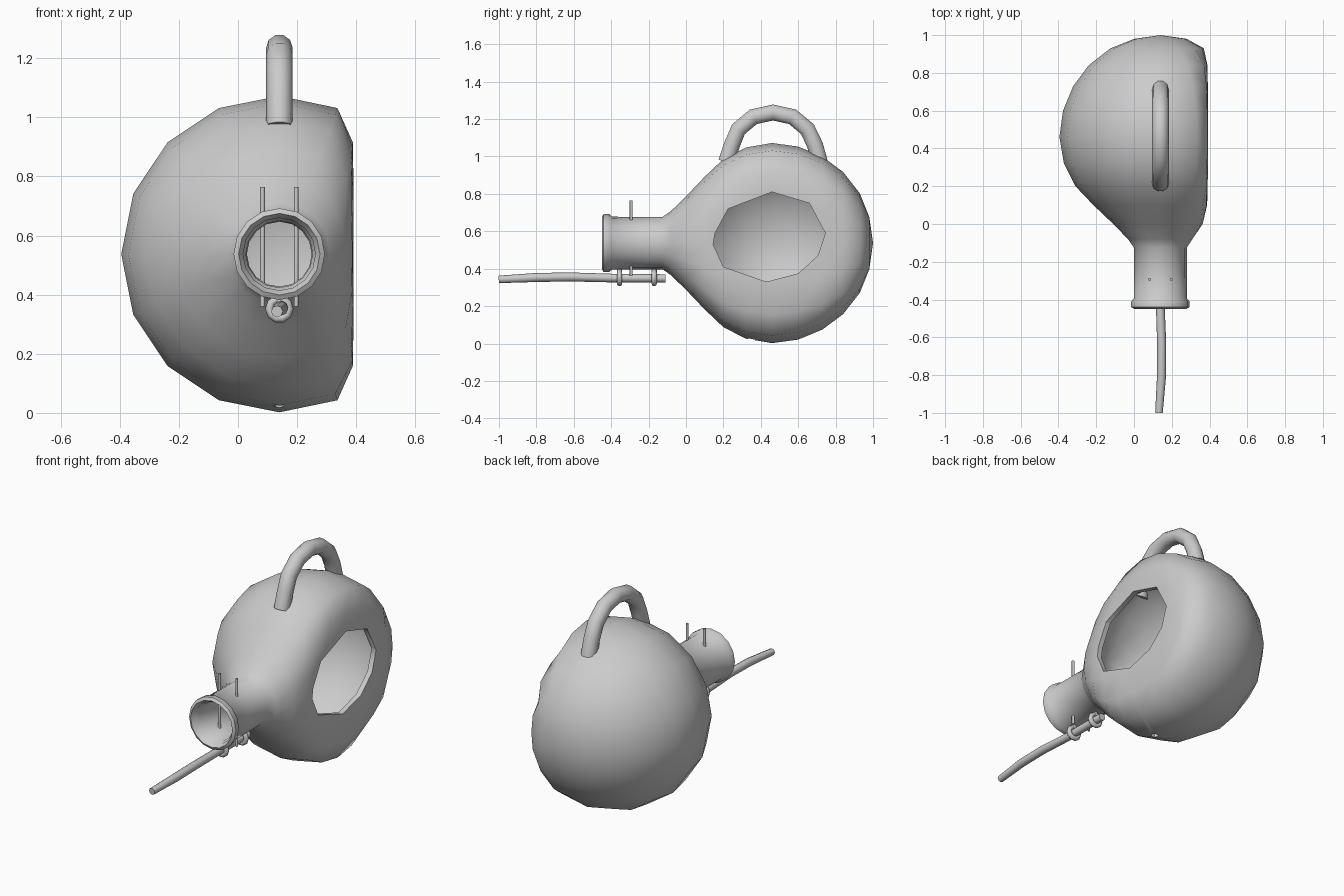
import bpy, bmesh, math
from mathutils import Vector

if "Cube" in bpy.data.objects:
    bpy.data.objects.remove(bpy.data.objects["Cube"])

CX, CZ = 0.14, 0.537  # axis of the neck and body


def finish(obj, angle):
    bpy.ops.object.select_all(action='DESELECT')
    obj.select_set(True)
    bpy.context.view_layer.objects.active = obj
    for m in list(obj.modifiers):
        bpy.ops.object.modifier_apply(modifier=m.name)
    bpy.ops.object.shade_smooth_by_angle(angle=math.radians(angle))


def make(name, bm):
    bmesh.ops.recalc_face_normals(bm, faces=bm.faces[:])
    me = bpy.data.meshes.new(name)
    bm.to_mesh(me)
    bm.free()
    obj = bpy.data.objects.new(name, me)
    bpy.context.collection.objects.link(obj)
    return obj


def tube(name, pts, radii, sides, up=Vector((1, 0, 0))):
    """Capped tube along points."""
    bm = bmesh.new()
    pts = [Vector(p) for p in pts]
    rings = []
    for i, p in enumerate(pts):
        t = (pts[min(i + 1, len(pts) - 1)] - pts[max(i - 1, 0)]).normalized()
        u = (up - t * up.dot(t)).normalized()
        v = t.cross(u)
        rings.append([bm.verts.new(p + radii[i] * (u * math.cos(a) + v * math.sin(a)))
                      for a in (2 * math.pi * k / sides for k in range(sides))])
    for a, b in zip(rings, rings[1:]):
        for k in range(sides):
            j = (k + 1) % sides
            bm.faces.new((a[k], a[j], b[j], b[k]))
    bm.faces.new(rings[0])
    bm.faces.new(rings[-1])
    obj = make(name, bm)
    finish(obj, 50)
    return obj


def prism(name, bottom, top):
    """Closed prism between two outlines, used as a cutter."""
    bm = bmesh.new()
    a = [bm.verts.new(p) for p in bottom]
    b = [bm.verts.new(p) for p in top]
    bm.faces.new(a)
    bm.faces.new(b)
    for k in range(len(a)):
        j = (k + 1) % len(a)
        bm.faces.new((a[k], a[j], b[j], b[k]))
    obj = make(name, bm)
    obj.hide_render = True
    return obj


# Hollow pot: profile (y, radius) turned about the neck axis, flattened on the right
profile = [(-0.45, 0.138), (-0.44, 0.155), (-0.41, 0.155), (-0.395, 0.141), (-0.26, 0.14),
           (-0.125, 0.14), (-0.08, 0.172), (0.0, 0.25), (0.1, 0.355), (0.2, 0.45),
           (0.32, 0.511), (0.46, 0.535), (0.6, 0.516), (0.73, 0.462), (0.84, 0.38),
           (0.93, 0.265), (0.98, 0.14), (1.0, 0)]
SEG = 16


def flatten(d):
    return d / (1 + (d / 0.252) ** 6) ** (1 / 6) if d > 0 else d


bm = bmesh.new()
rings = []
for y, r in profile[:-1]:
    rings.append([bm.verts.new((CX + flatten(r * math.cos(a)), y, CZ + r * math.sin(a)))
                  for a in (2 * math.pi * k / SEG for k in range(SEG))])
tip = bm.verts.new((CX, 1.0, CZ))
for k in range(SEG):
    j = (k + 1) % SEG
    for a, b in zip(rings, rings[1:]):
        bm.faces.new((a[k], a[j], b[j], b[k]))
    bm.faces.new((rings[-1][k], rings[-1][j], tip))
pot = make("pot_body", bm)
# make sure faces point outwards so the wall grows inwards
if pot.data.polygons[len(pot.data.polygons) // 2].normal.dot(
        pot.data.polygons[len(pot.data.polygons) // 2].center - Vector((CX, 0.46, CZ))) < 0:
    pot.data.flip_normals()
wall = pot.modifiers.new("wall", 'SOLIDIFY')
wall.thickness = 0.03
wall.offset = -1

# Broken side opening and small drain hole
side = [(0.46, 0.81), (0.66, 0.75), (0.745, 0.59), (0.705, 0.47), (0.60, 0.375),
        (0.43, 0.33), (0.2, 0.41), (0.145, 0.53), (0.155, 0.59), (0.225, 0.72)]
cut_side = prism("opening_cutter", [(0.25, y, z) for y, z in side], [(0.6, y, z) for y, z in side])
drain = [(CX + 0.022 * math.cos(k * math.pi / 3), 0.35 + 0.022 * math.sin(k * math.pi / 3))
         for k in range(6)]
cut_drain = prism("drain_cutter", [(x, y, -0.1) for x, y in drain], [(x, y, 0.15) for x, y in drain])
for c in (cut_side, cut_drain):
    m = pot.modifiers.new(c.name, 'BOOLEAN')
    m.object = c
    m.operation = 'DIFFERENCE'
    m.solver = 'EXACT'
finish(pot, 58)
for c in (cut_side, cut_drain):
    bpy.data.objects.remove(c)

# Handle on top
arc = [(0.215, 0.97), (0.245, 1.06), (0.28, 1.145), (0.36, 1.212), (0.465, 1.235),
       (0.57, 1.212), (0.65, 1.145), (0.69, 1.06), (0.715, 0.97)]
tube("handle", [(CX, y, z) for y, z in arc], [0.045] * len(arc), 10)

# Perch stick
tube("perch_stick",
     [(0.132, -1.0, 0.343), (0.146, -0.8, 0.353), (0.146, -0.62, 0.356),
      (0.138, -0.4, 0.35), (0.14, -0.11, 0.348)],
     [0.02, 0.024, 0.024, 0.023, 0.022], 8)

# Rings holding the stick under the neck
for n, y in enumerate((-0.355, -0.17)):
    bpy.ops.mesh.primitive_torus_add(major_radius=0.034, minor_radius=0.014, major_segments=10,
                                     minor_segments=8, location=(CX, y, 0.352),
                                     rotation=(math.pi / 2, 0, 0))
    ring = bpy.context.object
    ring.name = f"stick_ring_{n + 1}"
    finish(ring, 60)
    tube(f"ring_stub_{n + 1}", [(CX, y, 0.375), (CX, y, 0.405)], [0.014] * 2, 8)

# Pins through the neck
for n, x in enumerate((0.083, 0.197)):
    tube(f"neck_pin_{n + 1}", [(x, -0.293, 0.36), (x, -0.293, 0.765)], [0.008] * 2, 8)
